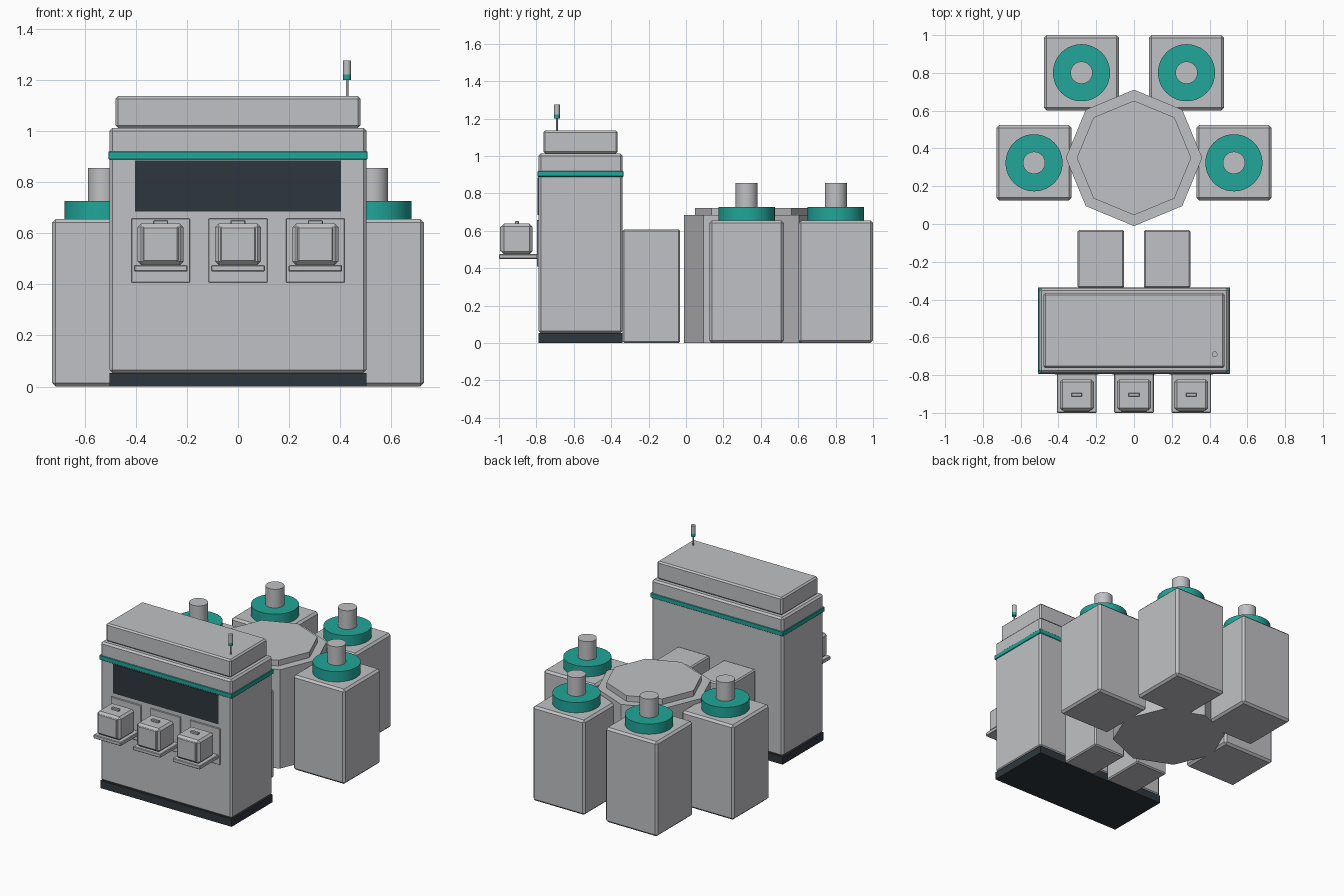
import bpy, math

if "Cube" in bpy.data.objects:
    bpy.data.objects.remove(bpy.data.objects["Cube"])


def material(name, rgb):
    m = bpy.data.materials.new(name)
    m.diffuse_color = (*rgb, 1)
    m.use_nodes = True
    m.node_tree.nodes["Principled BSDF"].inputs["Base Color"].default_value = m.diffuse_color
    return m


GREY = material("light_grey", (0.53, 0.535, 0.555))
TEAL = material("teal", (0.015, 0.38, 0.32))
DARK = material("dark_slate", (0.027, 0.037, 0.048))


def box(name, x, y, z, mat=GREY, bevel=0.0):
    """Box from (min, max) ranges, with an optional chamfer."""
    bpy.ops.mesh.primitive_cube_add(size=1, location=[sum(r) / 2 for r in (x, y, z)])
    ob = bpy.context.object
    ob.name = name
    ob.scale = [r[1] - r[0] for r in (x, y, z)]
    bpy.ops.object.transform_apply(location=False, rotation=False, scale=True)
    ob.data.materials.append(mat)
    if bevel:
        mod = ob.modifiers.new("chamfer", 'BEVEL')
        mod.width, mod.segments = bevel, 1
    return ob


def cylinder(name, x, y, r, z, mat=GREY, sides=48):
    """Upright cylinder or prism between two heights."""
    bpy.ops.mesh.primitive_cylinder_add(vertices=sides, radius=r, depth=z[1] - z[0],
                                        location=(x, y, sum(z) / 2))
    ob = bpy.context.object
    ob.name = name
    ob.data.materials.append(mat)
    if sides > 8:
        bpy.ops.object.shade_smooth_by_angle(angle=math.radians(30))
    return ob


# Front cabinet
box("cabinet_base", (-0.503, 0.503), (-0.788, -0.339), (0, 0.053), DARK)
box("cabinet_body", (-0.503, 0.503), (-0.788, -0.339), (0.053, 1.013), GREY, 0.012)
box("cabinet_band", (-0.508, 0.508), (-0.793, -0.335), (0.889, 0.921), TEAL, 0.003)
box("cabinet_roof_box", (-0.479, 0.479), (-0.763, -0.365), (1.013, 1.137), GREY, 0.01)
box("cabinet_window", (-0.404, 0.404), (-0.793, -0.785), (0.685, 0.886), DARK)

# Signal mast
cylinder("mast_pole", 0.427, -0.69, 0.005, (1.13, 1.2), GREY, 16)
cylinder("mast_ring", 0.427, -0.69, 0.015, (1.2, 1.222), TEAL, 24)
cylinder("mast_head", 0.427, -0.69, 0.015, (1.222, 1.276), GREY, 24)

# Load ports, each with a carrier pod on a shelf
for i, cx in enumerate((-0.303, 0, 0.303), 1):
    def span(half):
        return (cx - half, cx + half)
    box(f"port_plate_{i}", span(0.115), (-0.797, -0.78), (0.408, 0.658), GREY, 0.002)
    box(f"port_shelf_{i}", span(0.105), (-1.0, -0.79), (0.45, 0.476), GREY, 0.004)
    box(f"pod_{i}", span(0.09), (-0.988, -0.822), (0.476, 0.638), GREY, 0.014)
    box(f"pod_door_{i}", span(0.069), (-0.994, -0.98), (0.49, 0.624), GREY, 0.004)
    box(f"pod_handle_{i}", span(0.029), (-0.914, -0.894), (0.636, 0.652), GREY, 0.003)

# Transfer locks and central octagonal chamber
for side, s in (("left", -1), ("right", 1)):
    box(f"transfer_lock_{side}", sorted((s * 0.053, s * 0.298)), (-0.339, -0.031),
        (0, 0.606), GREY, 0.008)
cylinder("hub_column", 0, 0.35, 0.361, (0, 0.684), GREY, 8)
cylinder("hub_lid", 0, 0.35, 0.303, (0.684, 0.723), GREY, 8)

# Process chambers around the hub
for row, px, py in (("back", 0.278, 0.801), ("middle", 0.529, 0.324)):
    for side, s in (("left", -1), ("right", 1)):
        cx = s * px
        box(f"chamber_{row}_{side}", (cx - 0.199, cx + 0.199), (py - 0.199, py + 0.199),
            (0, 0.656), GREY, 0.014)
        cylinder(f"chamber_collar_{row}_{side}", cx, py, 0.151, (0.656, 0.727), TEAL)
        cylinder(f"chamber_cap_{row}_{side}", cx, py, 0.059, (0.727, 0.856), GREY, 32)
